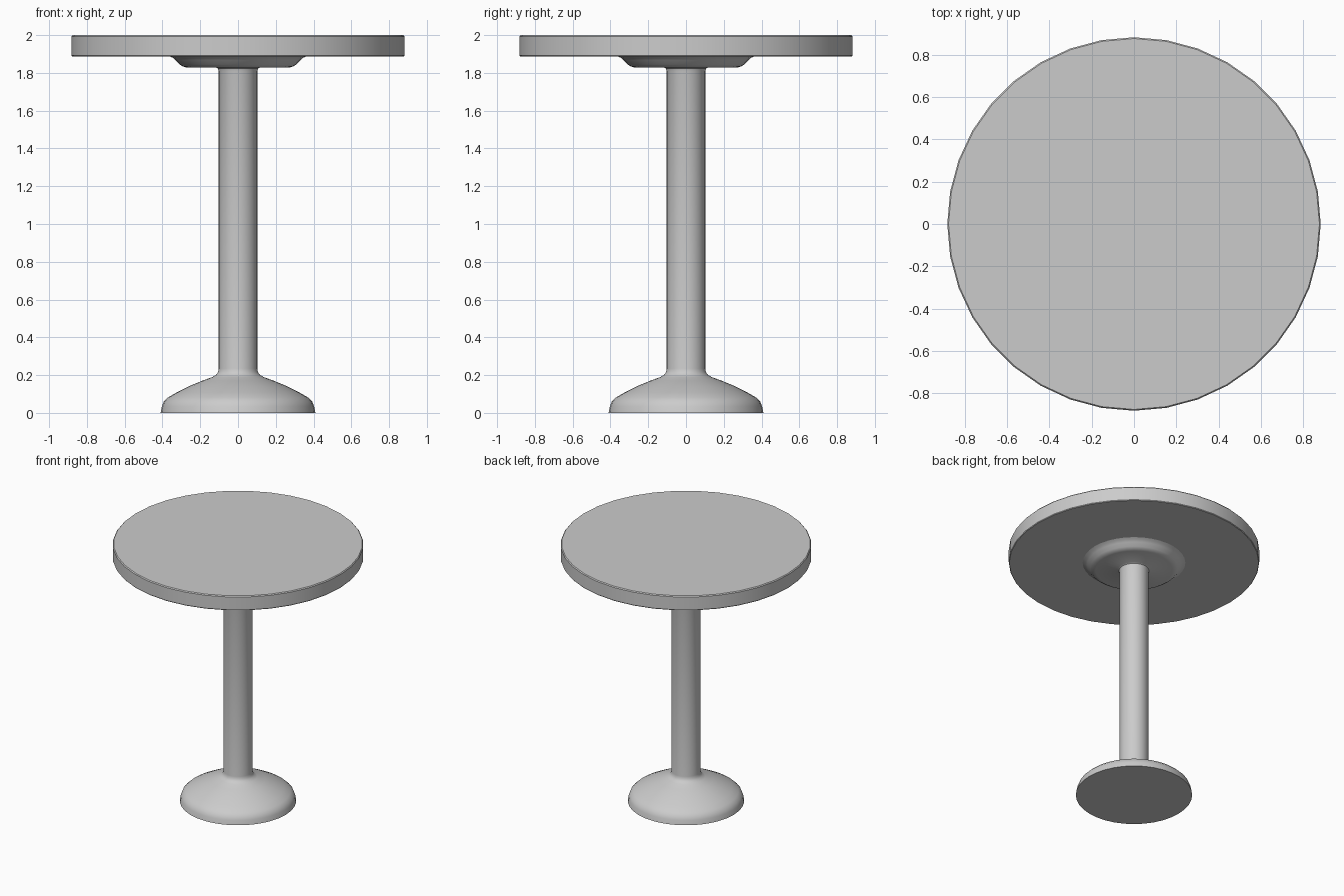
import bpy, bmesh, math

if "Cube" in bpy.data.objects:
    bpy.data.objects.remove(bpy.data.objects["Cube"])

SIDES = 36


def lathe(name, profile):
    """Revolve an (r, z) profile, bottom to top, and cap both ends."""
    bm = bmesh.new()
    rings = []
    for r, z in profile:
        rings.append([bm.verts.new((r * math.cos(2 * math.pi * i / SIDES),
                                    r * math.sin(2 * math.pi * i / SIDES), z))
                      for i in range(SIDES)])
    for a, b in zip(rings, rings[1:]):
        for i in range(SIDES):
            j = (i + 1) % SIDES
            bm.faces.new((a[i], a[j], b[j], b[i]))
    bm.faces.new(rings[0][::-1])
    bm.faces.new(rings[-1])
    mesh = bpy.data.meshes.new(name)
    bm.to_mesh(mesh)
    bm.free()
    obj = bpy.data.objects.new(name, mesh)
    bpy.context.collection.objects.link(obj)
    bpy.ops.object.select_all(action='DESELECT')
    bpy.context.view_layer.objects.active = obj
    obj.select_set(True)
    bpy.ops.object.shade_smooth_by_angle(angle=math.radians(35))
    return obj


# Weighted foot, column and under-top support plate in one turned piece
lathe("pedestal", [
    (0.41, 0.0), (0.403, 0.035), (0.393, 0.06), (0.37, 0.082), (0.325, 0.108),
    (0.26, 0.141), (0.19, 0.17), (0.135, 0.19), (0.115, 0.202), (0.105, 0.217),
    (0.102, 0.235), (0.102, 1.81), (0.106, 1.822), (0.115, 1.828),
    (0.27, 1.828), (0.292, 1.834), (0.308, 1.844), (0.33, 1.867),
    (0.345, 1.88), (0.37, 1.892)])

# Round table top with slightly eased edges
lathe("table_top", [
    (0.878, 1.888), (0.882, 1.893), (0.882, 1.993), (0.876, 2.0)])
